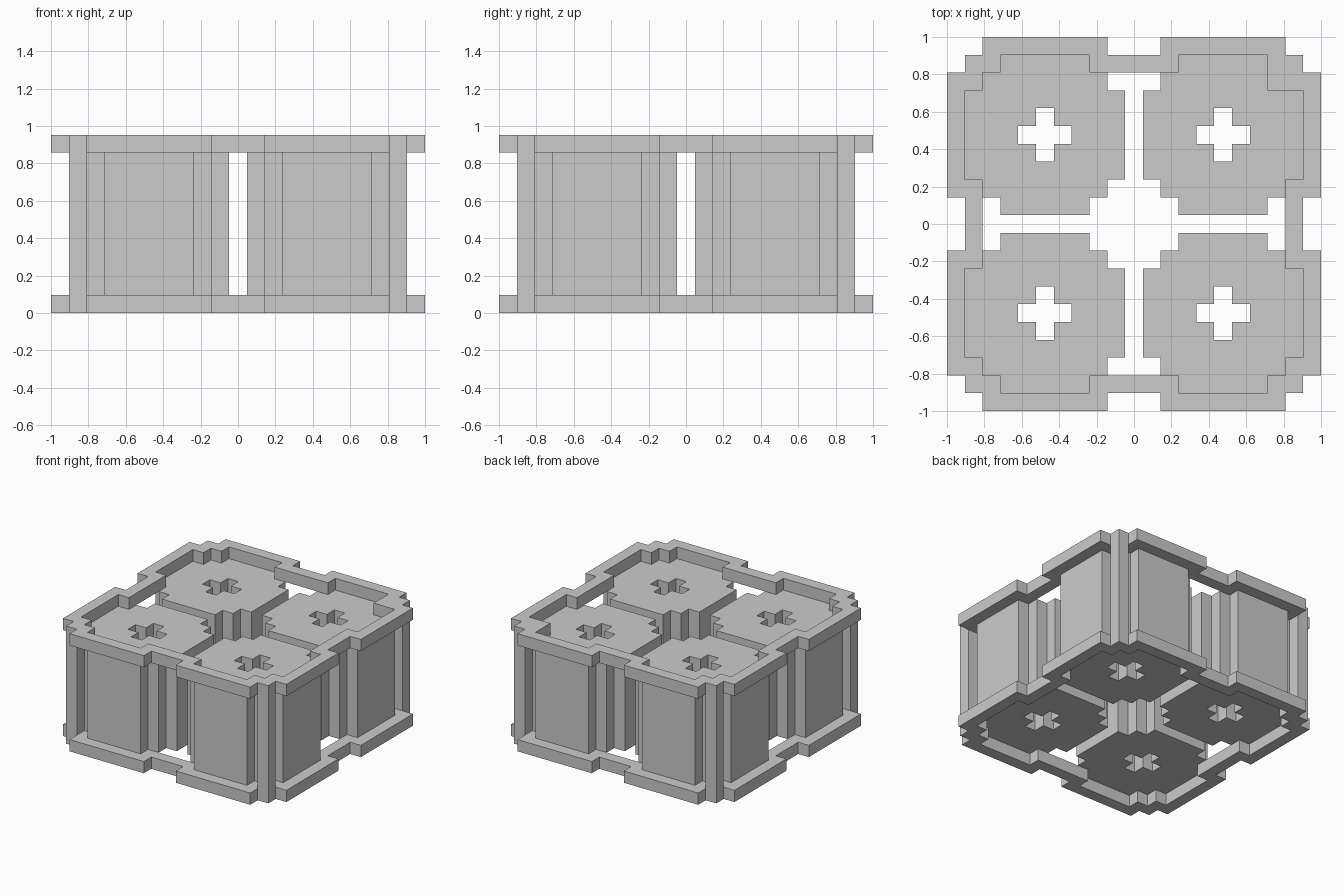
import bpy

if "Cube" in bpy.data.objects:
    bpy.data.objects.remove(bpy.data.objects["Cube"])

U = 2 / 21  # one block of the stepped grid


def turned(quarter):
    """Repeat a quarter outline four times around the centre."""
    pts = []
    q = list(quarter)
    for _ in range(4):
        pts += q
        q = [(-y, x) for x, y in q]
    return pts


def slab(name, loops, z0, z1, at=(0, 0)):
    """Extrude closed outlines (inner ones become holes) from z0 to z1, in blocks."""
    cu = bpy.data.curves.new(name, 'CURVE')
    cu.dimensions = '2D'
    cu.fill_mode = 'BOTH'
    cu.extrude = (z1 - z0) / 2 * U
    for loop in loops:
        sp = cu.splines.new('POLY')
        sp.points.add(len(loop) - 1)
        for p, (x, y) in zip(sp.points, loop):
            p.co = (x * U, y * U, 0, 1)
        sp.use_cyclic_u = True
        sp.use_smooth = False
    ob = bpy.data.objects.new(name, cu)
    bpy.context.collection.objects.link(ob)
    ob.location = (at[0] * U, at[1] * U, (z0 + z1) / 2 * U)
    bpy.ops.object.select_all(action='DESELECT')
    ob.select_set(True)
    bpy.context.view_layer.objects.active = ob
    bpy.ops.object.convert(target='MESH')
    ob = bpy.context.object
    ob.name = name
    for f in ob.data.polygons:
        f.use_smooth = False
    return ob


# Top and bottom frames
outer = turned([(9.5, 1.5), (10.5, 1.5), (10.5, 8.5), (9.5, 8.5), (9.5, 9.5),
                (8.5, 9.5), (8.5, 10.5), (1.5, 10.5), (1.5, 9.5)])
inner = turned([(8.5, 2.5), (9.5, 2.5), (9.5, 7.5), (8.5, 7.5), (8.5, 8.5),
                (7.5, 8.5), (7.5, 9.5), (2.5, 9.5), (2.5, 8.5)])
slab("bottom_frame", [outer, inner], 0, 1)
slab("top_frame", [outer, inner], 9, 10)

# Four stepped columns with cross-shaped bores, and the corner posts
column = turned([(4.5, -2.5), (4.5, 2.5), (3.5, 2.5), (3.5, 3.5), (2.5, 3.5)])
bore = turned([(1.5, -0.5), (1.5, 0.5), (0.5, 0.5)])
block = turned([(0.5, 0.5)])
for sx in (-1, 1):
    for sy in (-1, 1):
        side = ("back" if sy > 0 else "front") + ("_right" if sx > 0 else "_left")
        slab("column_" + side, [column, bore], 1, 9, (5 * sx, 5 * sy))
        slab("corner_post_" + side, [block], 1, 9, (9 * sx, 9 * sy))

# Small filler block inside one corner of the top frame
slab("corner_filler", [block], 9, 10, (8, 8))
